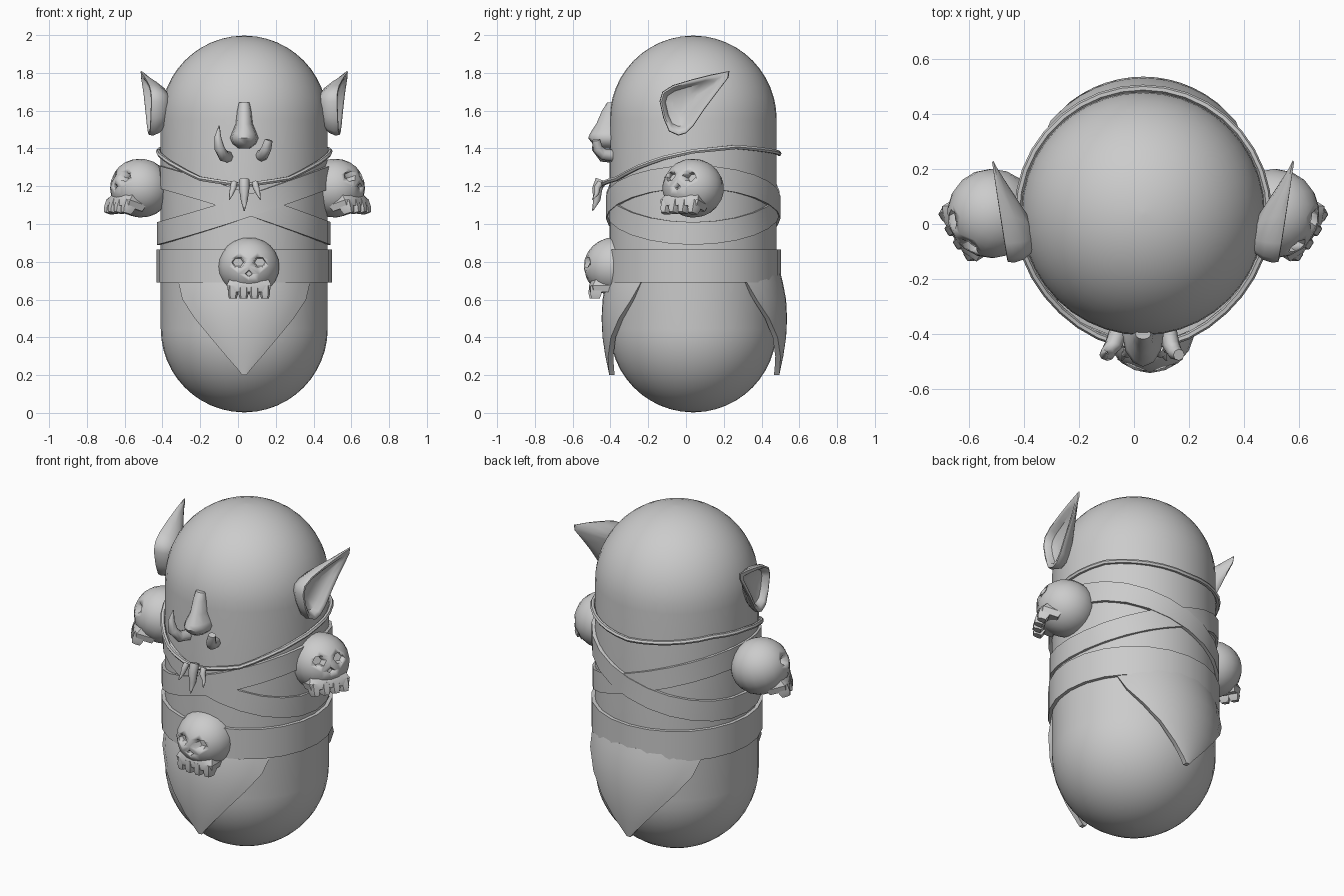
import bpy, bmesh
from math import sin, cos, pi, radians, asin
from mathutils import Vector, Matrix, Euler

if "Cube" in bpy.data.objects:
    bpy.data.objects.remove(bpy.data.objects["Cube"])

CX, CY, R = 0.033, 0.038, 0.442


def finish(name, bm, angle=40):
    bmesh.ops.recalc_face_normals(bm, faces=bm.faces)
    me = bpy.data.meshes.new(name)
    bm.to_mesh(me)
    bm.free()
    ob = bpy.data.objects.new(name, me)
    bpy.context.collection.objects.link(ob)
    bpy.ops.object.select_all(action='DESELECT')
    ob.select_set(True)
    bpy.context.view_layer.objects.active = ob
    bpy.ops.object.shade_smooth_by_angle(angle=radians(angle))
    return ob


def loft_into(bm, rings, closed=False):
    """Skin a list of closed rings; cap the ends unless the loft is closed."""
    vs = [[bm.verts.new(p) for p in r] for r in rings]
    n, m = len(vs), len(vs[0])
    for i in range(n if closed else n - 1):
        a, b = vs[i], vs[(i + 1) % n]
        for j in range(m):
            k = (j + 1) % m
            bm.faces.new((a[j], a[k], b[k], b[j]))
    if not closed:
        bm.faces.new(vs[0])
        bm.faces.new(vs[-1])


def loft(name, rings, closed=False, angle=40):
    bm = bmesh.new()
    loft_into(bm, rings, closed)
    return finish(name, bm, angle)


def ellipse(cx, cy, z, rx, ry, n):
    return [(cx + rx * cos(2 * pi * i / n), cy + ry * sin(2 * pi * i / n), z) for i in range(n)]


def hoop(name, section, zfun, rfun, n):
    """Sweep a (radius, height) section around the body; angle 0 is the front."""
    rings = []
    for i in range(n):
        a = 2 * pi * i / n
        rings.append([(CX + (rfun(a) + dr) * sin(a), CY - (rfun(a) + dr) * cos(a), zfun(a) + dz)
                      for dr, dz in section])
    return loft(name, rings, True, 30)


def fang(name, pts, radii, n=8):
    pts = [Vector(p) for p in pts]
    rings = []
    for i, (p, r) in enumerate(zip(pts, radii)):
        t = (pts[min(i + 1, len(pts) - 1)] - pts[max(i - 1, 0)]).normalized()
        s = (Vector((1, 0, 0)) - t * t.x).normalized()
        b = t.cross(s)
        rings.append([p + r * (s * cos(2 * pi * k / n) + b * sin(2 * pi * k / n)) for k in range(n)])
    return loft(name, rings, angle=50)


# Capsule body
prof = []
for i in range(13):
    a = -pi / 2 + 0.02 + (pi / 2 - 0.02) * i / 12
    prof.append((R * cos(a), 0.445 + R * sin(a)))
prof += [(r, 2.0 - z) for r, z in reversed(prof)]
loft("body", [ellipse(CX, CY, z, r, r, 40) for r, z in prof])

# Belt and the two crossing chest straps
rect = lambda h: [(-0.02, -h), (0, -h), (0, h), (-0.02, h)]
hoop("belt", rect(0.088), lambda a: 0.778, lambda a: 0.464, 24)
for s, nm in ((1, "strap_right_high"), (-1, "strap_left_high")):
    hoop(nm, rect(0.06), lambda a: 1.1 + s * 0.15 * sin(a - 0.08 * cos(a)),
         lambda a: 0.460 + 0.002 * s, 24)

# Necklace cord, low at the front
ZK = [(0, 1.205), (30, 1.24), (50, 1.30), (70, 1.35), (90, 1.385), (120, 1.408), (150, 1.39), (181, 1.372)]


def cord_z(a):
    d = abs((a * 180 / pi + 180) % 360 - 180)
    for (d0, z0), (d1, z1) in zip(ZK, ZK[1:]):
        if d0 <= d <= d1:
            return z0 + (z1 - z0) * (d - d0) / (d1 - d0)


hoop("necklace_cord", [(0.013 * cos(k * pi / 3), 0.013 * sin(k * pi / 3)) for k in range(6)],
     cord_z, lambda a: 0.455 + 0.027 * max(0, cos(a)) ** 6, 36)
for nm, x, dx, zt, zb, r in (("middle", CX, 0, 1.235, 1.07, 0.027),
                             ("left", -0.02, -0.025, 1.22, 1.13, 0.017),
                             ("right", 0.09, 0.028, 1.22, 1.13, 0.017)):
    h = zt - zb
    fang("necklace_tooth_" + nm,
         [(x, -0.452, zt), (x + dx * .2, -0.47, zt - h * .3), (x + dx * .6, -0.472, zt - h * .65),
          (x + dx, -0.495, zb)], [r, r, r * .7, 0.003])

# Nose
loft("nose", [ellipse(CX, -0.40, z, w, d, 12) for z, w, d in
              ((1.642, .028, .018), (1.60, .037, .045), (1.53, .045, .075), (1.48, .066, .108),
               (1.455, .075, .118), (1.425, .062, .095), (1.40, .03, .055))], angle=50)

# Tusks: one whole, one broken
fang("tusk_whole", [(-.05, -.37, 1.355), (-.075, -.44, 1.36), (-.098, -.472, 1.40), (-.107, -.475, 1.46),
                    (-.10, -.465, 1.52)], [.033, .032, .027, .018, .003])
fang("tusk_broken", [(.12, -.37, 1.36), (.135, -.44, 1.37), (.15, -.468, 1.40), (.163, -.475, 1.445)],
     [.032, .031, .027, .021])

# Ears
OUT = [(-.14, 1.65), (-.125, 1.70), (-.07, 1.735), (.03, 1.765), (.13, 1.79), (.23, 1.81), (.225, 1.775),
       (.16, 1.69), (.10, 1.61), (.04, 1.52), (0, 1.48), (-.04, 1.468), (-.09, 1.49), (-.12, 1.56)]


def ear(name, s):
    rings = []
    for k, d in ((.3, .11), (.65, .095), (.9, .06), (1, .025), (.98, .002), (.9, 0), (.8, .01),
                 (.7, .04), (.35, .055)):
        ring = []
        for y0, z0 in OUT:
            y, z = -.035 + (y0 + .035) * k, 1.63 + (z0 - 1.63) * k
            taper = min(1, max(.25, 1 - (y - .0) / .26))
            x = .545 + .14 * y + .05 * max(0, z - 1.7) - d * taper - CX
            ring.append((CX + s * x, y, z))
        rings.append(ring)
    return loft(name, rings, angle=45)


ear("ear_right", 1)
ear("ear_left", -1)


# Hanging cloth flaps, front and back
def flap(name, s, extra):
    rows = ((.74, .39, .45), (.69, .36, .463), (.6, .325, .48), (.5, .255, .485), (.4, .175, .48),
            (.3, .095, .465), (.23, .035, .45), (.2, .012, .444))
    us = [-1 + i / 6 for i in range(13)]
    rings = []
    for z, w, r in rows:
        ring = []
        for sign, off in ((1, 0), (-1, .028)):
            for u in us:
                x = u * sign * w
                rr = r + extra - off - .018 * u * u * w / .36
                a = asin(x / .46)
                ring.append((CX + rr * sin(a), CY - s * rr * cos(a), z))
        rings.append(ring)
    return loft(name, rings, angle=50)


flap("front_flap", 1, 0)
flap("back_flap", -1, .012)


# Skull ornaments: cranium with carved sockets, jaw and four teeth
def skull(name, loc, yaw, pitch):
    bm = bmesh.new()
    bmesh.ops.create_uvsphere(bm, u_segments=18, v_segments=12, radius=.163,
                              matrix=Matrix.Diagonal((1, 1, .95, 1)))
    ob = finish(name, bm, 35)
    bm = bmesh.new()
    for x, z, r, n, d in ((-.058, .022, .04, 6, -.105), (.058, .022, .04, 6, -.105), (0, -.038, .024, 4, -.125)):
        loft_into(bm, [[(x + q * r * cos(2 * pi * k / n), y, z + q * .85 * r * sin(2 * pi * k / n))
                        for k in range(n)] for y, q in ((-.2, 1.15), (d, .7))])
    cut = finish(name + "_cutter", bm)
    cut.hide_render = True
    mod = ob.modifiers.new("sockets", 'BOOLEAN')
    mod.operation, mod.object, mod.solver = 'DIFFERENCE', cut, 'EXACT'
    bpy.context.view_layer.objects.active = ob
    bpy.ops.object.modifier_apply(modifier=mod.name)
    bpy.data.objects.remove(cut)

    bm = bmesh.new()
    box = lambda x, w, y0, y1, z: [(x - w, y1, z), (x - w, y0 + .02, z), (x - w * .6, y0, z),
                                   (x + w * .6, y0, z), (x + w, y0 + .02, z), (x + w, y1, z)]
    loft_into(bm, [box(0, .10, -.115, .0, -.06), box(0, .118, -.135, -.01, -.10), box(0, .11, -.13, -.02, -.135)])
    for x in (-.085, -.029, .029, .085):
        y = -.125 + 1.5 * x * x
        loft_into(bm, [box(x, .026, y - .012, y + .05, -.10), box(x, .027, y - .014, y + .045, -.145),
                       box(x, .02, y - .008, y + .035, -.17)])
    jaw = finish(name + "_jaw", bm, 35)
    m = Matrix.Translation(loc) @ Euler((radians(pitch), 0, radians(yaw))).to_matrix().to_4x4()
    for o in (ob, jaw):
        o.data.transform(m)


skull("belt_skull", (.058, -.378, .775), 0, 0)
skull("shoulder_skull_right", (.511, .038, 1.19), 58, -17)
skull("shoulder_skull_left", (-.516, .038, 1.19), -58, -17)
